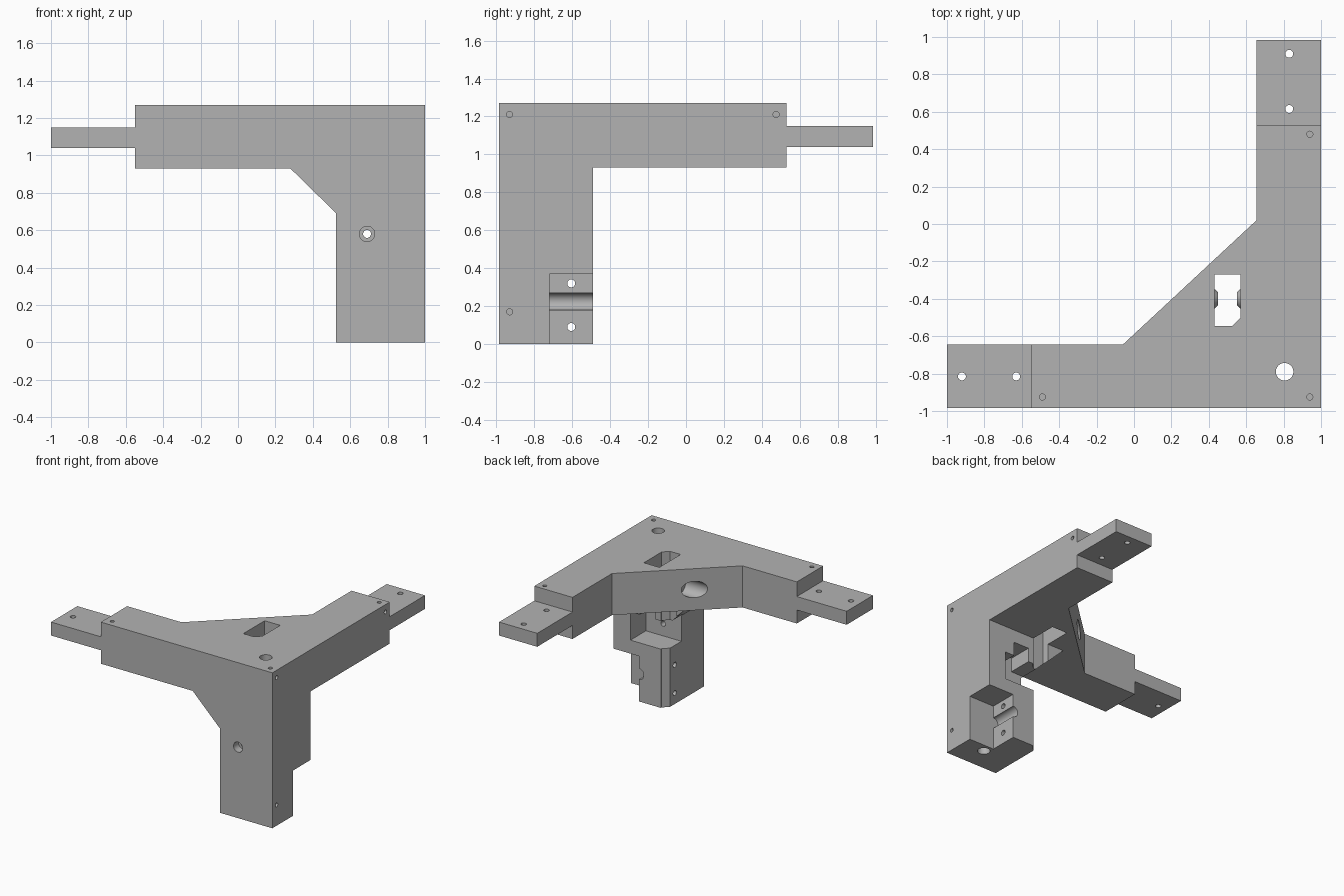
import bpy
import bmesh
from mathutils import Matrix, Vector

cube = bpy.data.objects.get("Cube")
if cube:
    bpy.data.objects.remove(cube, do_unlink=True)

grey = bpy.data.materials.new("light_grey")
grey.use_nodes = True
GREY = (0.45, 0.45, 0.45, 1)
grey.diffuse_color = GREY
grey.node_tree.nodes["Principled BSDF"].inputs["Base Color"].default_value = GREY


def make(name, bm):
    bmesh.ops.recalc_face_normals(bm, faces=bm.faces)
    mesh = bpy.data.meshes.new(name)
    bm.to_mesh(mesh)
    bm.free()
    mesh.materials.append(grey)
    ob = bpy.data.objects.new(name, mesh)
    bpy.context.collection.objects.link(ob)
    return ob


def prism(name, points, axis, lo, hi):
    """Extrude an outline along y (outline in x, z) or z (outline in x, y)."""
    bm = bmesh.new()
    place = (lambda a, b: (a, lo, b)) if axis == "y" else (lambda a, b: (a, b, lo))
    face = bm.faces.new([bm.verts.new(place(a, b)) for a, b in points])
    new = bmesh.ops.extrude_face_region(bm, geom=[face])["geom"]
    step = Vector((0, hi - lo, 0)) if axis == "y" else Vector((0, 0, hi - lo))
    bmesh.ops.translate(bm, vec=step, verts=[v for v in new if isinstance(v, bmesh.types.BMVert)])
    return make(name, bm)


def box(name, x, y, z):
    return prism(name, [(x[0], y[0]), (x[1], y[0]), (x[1], y[1]), (x[0], y[1])], "z", *z)


def rod(name, start, end, r, r_end=None):
    """Cylinder or cone between two points."""
    a, b = Vector(start), Vector(end)
    d = b - a
    turn = Vector((0, 0, 1)).rotation_difference(d).to_matrix().to_4x4()
    bm = bmesh.new()
    bmesh.ops.create_cone(bm, cap_ends=True, segments=32, radius1=r,
                          radius2=r if r_end is None else r_end, depth=d.length,
                          matrix=Matrix.Translation((a + b) / 2) @ turn)
    return make(name, bm)


def combine(target, other, operation):
    mod = target.modifiers.new(operation, "BOOLEAN")
    mod.operation = operation
    mod.solver = "EXACT"
    mod.object = other
    bpy.context.view_layer.update()
    graph = bpy.context.evaluated_depsgraph_get()
    mesh = bpy.data.meshes.new_from_object(target.evaluated_get(graph))
    target.modifiers.clear()
    target.data = mesh
    bpy.data.objects.remove(other, do_unlink=True)


F = 0.985    # half depth
TOP, UNDER = 1.27, 0.93

# L-shaped top plate with a diagonal inner brace
bracket = prism("corner_bracket", [(-0.55, -F), (1, -F), (1, 0.53), (0.655, 0.53),
                                   (0.655, 0.02), (-0.06, -0.645), (-0.55, -0.645)],
                "z", UNDER, TOP)

# Leg with sloped gusset, and the two mounting tabs
adds = [
    prism("leg", [(0.525, 0), (1, 0), (1, 1.1), (0.28, 1.1), (0.28, UNDER), (0.525, 0.69)],
          "y", -F, -0.49),
    box("side_tab", (-1, -0.5), (-F, -0.645), (1.04, 1.15)),
    box("back_tab", (0.655, 1), (0.48, F), (1.04, 1.15)),
]
for part in adds:
    combine(bracket, part, "UNION")

cuts = [
    # Pulley slot with one clipped corner, running down past the leg
    prism("slot", [(0.43, -0.545), (0.525, -0.545), (0.57, -0.5), (0.57, -0.27), (0.43, -0.27)],
          "z", -0.1, 1.4),
    # Clamp recess and rod groove at the foot
    box("clamp_recess", (0.77, 1.1), (-0.72, -0.4), (-0.1, 0.37)),
    rod("rod_groove", (0.77, -0.72, 0.225), (0.77, -0.4, 0.225), 0.045),
    # Stepped pocket in the back of the leg
    box("nut_pocket", (0.4, 0.845), (-0.69, -0.4), (0.48, 0.71)),
    box("nut_slot", (0.62, 0.76), (-0.69, -0.4), (0.6, 0.825)),
    # Vertical rod hole and front screw hole with counterbore
    rod("rod_hole", (0.805, -0.79, -0.1), (0.805, -0.79, 1.4), 0.047),
    rod("front_hole", (0.69, -1.1, 0.58), (0.69, -0.6, 0.58), 0.021),
    rod("front_counterbore", (0.69, -1.1, 0.58), (0.69, -0.92, 0.58), 0.041),
    # Axle bore from the diagonal face
    rod("axle_bore", (-0.1, -0.4, 1.1), (0.33, -0.4, 1.1), 0.067),
]
# Tab bolt holes
for x, y in [(-0.92, -0.815), (-0.63, -0.815), (0.83, 0.91), (0.83, 0.615)]:
    cuts.append(rod("tab_hole", (x, y, 0.98), (x, y, 1.2), 0.021))
# Clamp screw holes
for z in (0.09, 0.32):
    cuts.append(rod("clamp_hole", (0.4, -0.605, z), (0.9, -0.605, z), 0.021))
# Shallow pin holes on top and on the outer side
for x, y in [(0.94, 0.48), (-0.49, -0.925), (0.94, -0.925)]:
    cuts.append(rod("top_pin", (x, y, 1.23), (x, y, 1.3), 0.016))
for y, z in [(-0.93, 1.21), (0.475, 1.21), (-0.93, 0.17)]:
    cuts.append(rod("side_pin", (0.96, y, z), (1.1, y, z), 0.016))
for cutter in cuts:
    combine(bracket, cutter, "DIFFERENCE")

# Tapered axle bosses inside the slot, drilled through
for wall, tip in ((0.43, 0.45), (0.57, 0.55)):
    back = wall - (tip - wall)
    combine(bracket, rod("boss", (back, -0.4, 1.1), (tip, -0.4, 1.1), 0.07, 0.035), "UNION")
combine(bracket, rod("axle_hole", (0.3, -0.4, 1.1), (0.8, -0.4, 1.1), 0.025), "DIFFERENCE")

bpy.context.view_layer.objects.active = bracket
bracket.select_set(True)
bpy.ops.object.shade_smooth_by_angle()
